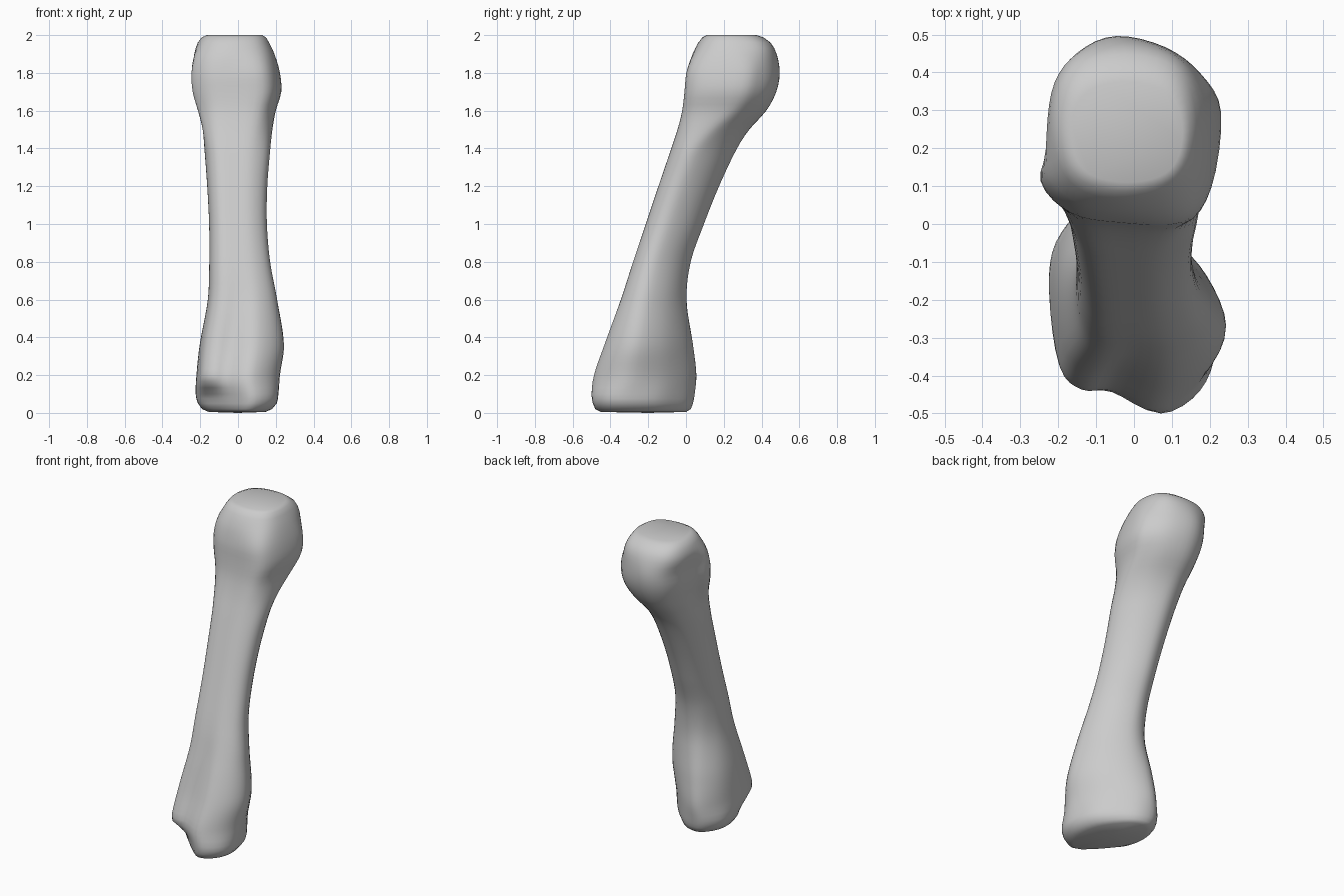
import bpy, bmesh, math

if "Cube" in bpy.data.objects:
    bpy.data.objects.remove(bpy.data.objects["Cube"])

# Bone colour
bone_grey = bpy.data.materials.new("bone grey")
bone_grey.diffuse_color = (0.6, 0.6, 0.6, 1)
bone_grey.use_nodes = True
bone_grey.node_tree.nodes["Principled BSDF"].inputs["Base Color"].default_value = bone_grey.diffuse_color


def squarish(a, power=.8):
    """Point on a slightly squared circle."""
    return tuple(math.copysign(abs(v) ** power, v) for v in (math.cos(a), math.sin(a)))


# Cross-section outlines (x, y), counter-clockwise from the right side
SOLE = [(.20, -.31), (.165, -.16), (.075, -.045), (-.02, .025), (-.12, .03), (-.19, -.05),
        (-.205, -.15), (-.18, -.25), (-.12, -.325), (-.03, -.41), (.07, -.475), (.165, -.42)]
FOOT = [(.225, -.31), (.175, -.16), (.085, -.045), (-.02, .03), (-.12, .04), (-.20, -.06),
        (-.225, -.2), (-.20, -.39), (-.14, -.45), (-.06, -.452), (.06, -.5), (.175, -.43)]
SHAFT = [(1, -.27), (.77, .30), (.36, .75), (-.18, 1), (-.66, .82), (-.93, .35),
         (-1, -.15), (-.90, -.65), (-.62, -.95), (-.1, -1), (.45, -.97), (.88, -.70)]
HEAD = [(.23, .3), (.18, .40), (.09, .47), (-.04, .5), (-.14, .455), (-.195, .35),
        (-.21, .22), (-.24, .11), (-.16, .025), (-.04, 0), (.13, .0), (.205, .10)]
CROWN = [squarish(i * math.tau / 12) for i in range(12)]

# Height, left, right, front, back limits of the bone
LIMITS = [
    (0.005, -.155, .145, -.45, .00), (.02, -.19, .18, -.48, .025),
    (.05, -.212, .205, -.493, .037), (.10, -.224, .214, -.50, .046),
    (.20, -.22, .222, -.487, .055), (.36, -.203, .243, -.432, .037),
    (.60, -.16, .207, -.345, .003), (.80, -.152, .17, -.28, .025),
    (1.0, -.153, .153, -.213, .095), (1.2, -.163, .155, -.146, .175),
    (1.4, -.178, .171, -.078, .27), (1.5, -.187, .182, -.045, .335),
    (1.6, -.212, .20, -.02, .425), (1.7, -.24, .229, -.008, .478),
    (1.8, -.246, .222, .002, .496), (1.9, -.232, .193, .035, .48),
    (1.96, -.213, .165, .065, .448), (1.988, -.192, .148, .087, .41),
    (2.0, -.165, .128, .11, .375)]

# Which outline rules at which height
SHAPES = [(0, SOLE), (.07, SOLE), (.19, FOOT), (.28, FOOT), (.85, SHAFT), (1.35, SHAFT),
          (1.68, HEAD), (1.8, HEAD), (1.96, CROWN), (2.01, CROWN)]
SIDES, SUB = 12, 4


def normalise(points):
    """Smooth the closed outline and fit it to the -1..1 square."""
    out = []
    n = len(points)
    for i in range(n):
        p0, p1, p2, p3 = (points[(i + k) % n] for k in (-1, 0, 1, 2))
        for s in range(SUB):
            t = s / SUB
            out.append([.5 * (2 * b + (c - a) * t + (2 * a - 5 * b + 4 * c - d) * t * t
                              + (3 * b - a - 3 * c + d) * t ** 3)
                        for a, b, c, d in zip(p0, p1, p2, p3)])
    for axis in (0, 1):
        lo, hi = min(p[axis] for p in out), max(p[axis] for p in out)
        for p in out:
            p[axis] = 2 * (p[axis] - lo) / (hi - lo) - 1
    return out


def limits_at(i, t):
    """Hermite interpolation of the limits in segment i."""
    a, b = LIMITS[i], LIMITS[i + 1]
    p, q = LIMITS[max(i - 1, 0)], LIMITS[min(i + 2, len(LIMITS) - 1)]
    h = b[0] - a[0]
    row = [a[0] + h * t]
    for k in range(1, 5):
        m0 = (b[k] - p[k]) / (b[0] - p[0]) * h
        m1 = (q[k] - a[k]) / (q[0] - a[0]) * h
        row.append((2*t**3 - 3*t*t + 1) * a[k] + (t**3 - 2*t*t + t) * m0
                   + (3*t*t - 2*t**3) * b[k] + (t**3 - t*t) * m1)
    return row


shapes = [(z, normalise(s)) for z, s in SHAPES]


def outline_at(z):
    """Blend the neighbouring outlines and fit them to 0..1."""
    for (z0, s0), (z1, s1) in zip(shapes, shapes[1:]):
        if z <= z1:
            t = (z - z0) / (z1 - z0)
            t = t * t * (3 - 2 * t)
            mix = [(a[0] + (b[0] - a[0]) * t, a[1] + (b[1] - a[1]) * t)
                   for a, b in zip(s0, s1)]
            ranges = []
            for axis in (0, 1):
                v = [p[axis] for p in mix]
                ranges.append((min(v), max(v)))
            return [[(p[k] - ranges[k][0]) / (ranges[k][1] - ranges[k][0])
                     for k in (0, 1)] for p in mix]


# Loft the whole bone from foot to head
rows = []
for i in range(len(LIMITS) - 1):
    steps = max(1, round((LIMITS[i + 1][0] - LIMITS[i][0]) / .03))
    rows += [limits_at(i, s / steps) for s in range(steps)]
rows.append(LIMITS[-1])

bm = bmesh.new()
rings = []
for z, x0, x1, y0, y1 in rows:
    rings.append([bm.verts.new((x0 + (x1 - x0) * u, y0 + (y1 - y0) * v, z))
                  for u, v in outline_at(z)])
n = SIDES * SUB
for low, high in zip(rings, rings[1:]):
    for j in range(n):
        k = (j + 1) % n
        bm.faces.new((low[j], low[k], high[k], high[j]))

# Flat end of the head and slightly domed sole
bm.faces.new(rings[-1])
sole = bm.verts.new((0, -.2, 0))
for j in range(n):
    bm.faces.new((rings[0][(j + 1) % n], rings[0][j], sole))
bmesh.ops.recalc_face_normals(bm, faces=bm.faces[:])

mesh = bpy.data.meshes.new("bone")
bm.to_mesh(mesh)
bm.free()
mesh.materials.append(bone_grey)
bone = bpy.data.objects.new("bone", mesh)
bpy.context.collection.objects.link(bone)
bpy.context.view_layer.objects.active = bone
bone.select_set(True)
bpy.ops.object.shade_smooth_by_angle(angle=math.radians(40))
